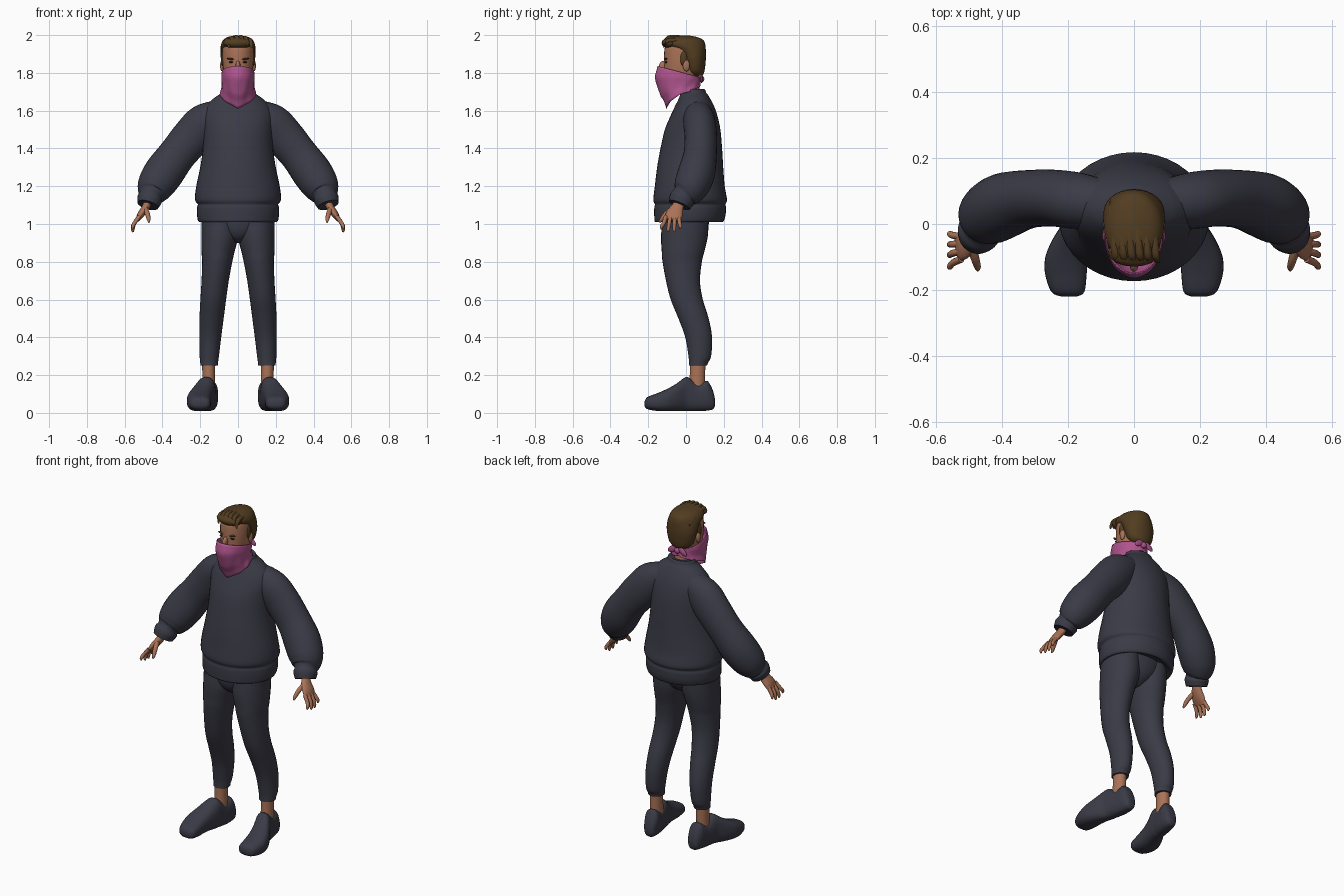
import bpy
import bmesh
import math
from mathutils import Vector, Matrix

cube = bpy.data.objects.get("Cube")
if cube:
    bpy.data.objects.remove(cube, do_unlink=True)

X, Y, Z = Vector((1, 0, 0)), Vector((0, 1, 0)), Vector((0, 0, 1))


def material(name, color):
    mat = bpy.data.materials.new(name)
    mat.use_nodes = True
    mat.diffuse_color = (*color, 1)
    shader = mat.node_tree.nodes["Principled BSDF"]
    shader.inputs["Base Color"].default_value = (*color, 1)
    shader.inputs["Roughness"].default_value = 0.8
    return mat


CLOTH = material("charcoal_cloth", (0.043, 0.043, 0.062))
SKIN = material("tan_skin", (0.40, 0.17, 0.095))
HAIR = material("brown_hair", (0.085, 0.046, 0.015))
PINK = material("pink_cotton", (0.43, 0.09, 0.27))
DARK = material("dark_eye", (0.02, 0.012, 0.01))


def finish(name, bm, mat, mirror=False):
    """Turn a bmesh into a smooth object, optionally mirrored across x."""
    bmesh.ops.recalc_face_normals(bm, faces=bm.faces)
    mesh = bpy.data.meshes.new(name)
    bm.to_mesh(mesh)
    bm.free()
    mesh.materials.append(mat)
    for poly in mesh.polygons:
        poly.use_smooth = True
    mesh.set_sharp_from_angle(angle=math.radians(50))
    obj = bpy.data.objects.new(name, mesh)
    bpy.context.collection.objects.link(obj)
    if mirror:
        mod = obj.modifiers.new("Mirror", "MIRROR")
        mod.use_mirror_merge = False
    return obj


def smooth_rows(rows, steps):
    """Catmull-Rom interpolation of every number in the rows."""
    out = []
    for i in range(len(rows) - 1):
        a, b = rows[max(i - 1, 0)], rows[i]
        c, d = rows[i + 1], rows[min(i + 2, len(rows) - 1)]
        for s in range(steps):
            t = s / steps
            out.append([q + t / 2 * (r - p + t * (2 * p - 5 * q + 4 * r - w
                        + t * (3 * (q - r) + w - p)))
                        for p, q, r, w in zip(a, b, c, d)])
    return out + [list(rows[-1])]


def loft(name, rows, mat, axes=None, mirror=False, power=2, sides=28, steps=4):
    """Skin rows of (x, y, z, radius_u, radius_v); no axes means follow the path."""
    rows = smooth_rows(rows, steps)
    centers = [Vector(r[:3]) for r in rows]
    bm = bmesh.new()
    rings = []
    for i, (c, r) in enumerate(zip(centers, rows)):
        if axes:
            u, v = axes
        else:
            t = (centers[min(i + 1, len(rows) - 1)] - centers[max(i - 1, 0)]).normalized()
            v = (Y - t * Y.dot(t)).normalized()
            u = t.cross(v)
        ring = []
        for k in range(sides):
            a = math.tau * k / sides
            cu, sv = math.cos(a), math.sin(a)
            cu = math.copysign(abs(cu) ** (2 / power), cu)
            sv = math.copysign(abs(sv) ** (2 / power), sv)
            ring.append(bm.verts.new(c + u * cu * r[3] + v * sv * r[4]))
        rings.append(ring)
    for lo, hi in zip(rings, rings[1:]):
        for k in range(sides):
            j = (k + 1) % sides
            bm.faces.new((lo[k], lo[j], hi[j], hi[k]))
    bm.faces.new(rings[0])
    bm.faces.new(rings[-1])
    return finish(name, bm, mat, mirror)


def column(name, rows, mat, **kw):
    """Upright loft on the centre line from (z, y, radius_x, radius_y)."""
    return loft(name, [(0, y, z, rx, ry) for z, y, rx, ry in rows], mat, (X, Y), **kw)


def blob(name, center, radii, mat, mirror=False, turn=0, axis="Y"):
    bm = bmesh.new()
    bmesh.ops.create_uvsphere(bm, u_segments=20, v_segments=12, radius=1)
    bm.transform(Matrix.Translation(center) @ Matrix.Rotation(math.radians(turn), 4, axis)
                 @ Matrix.Diagonal((*radii, 1)))
    return finish(name, bm, mat, mirror)


# Sweatshirt body with hem band and collar
column("sweatshirt_body", [
    (1.04, .02, .16, .13), (1.01, .015, .204, .176), (1.04, .02, .216, .188),
    (1.085, .022, .217, .19), (1.105, .022, .213, .187), (1.13, .022, .228, .195),
    (1.2, .02, .221, .185), (1.3, .022, .2, .175), (1.4, .028, .186, .163),
    (1.5, .035, .185, .147), (1.57, .042, .188, .125), (1.62, .045, .17, .105),
    (1.66, .045, .135, .085), (1.685, .042, .1, .073), (1.695, .04, .088, .067),
    (1.715, .036, .08, .062), (1.71, .034, .066, .05)], CLOTH, sides=40)

# Baggy sleeves gathered into cuffs
loft("sleeve", [
    (.08, .06, 1.6, .065, .07), (.17, .07, 1.54, .102, .085), (.24, .078, 1.465, .106, .086),
    (.32, .075, 1.37, .1, .088), (.39, .057, 1.275, .106, .098), (.435, .03, 1.205, .098, .094),
    (.455, .005, 1.165, .08, .08), (.462, -.01, 1.148, .061, .065),
    (.468, -.022, 1.13, .066, .068), (.477, -.035, 1.1, .057, .06)], CLOTH, mirror=True)

# Hands: palm, four curled fingers and a thumb
loft("palm", [
    (.474, -.028, 1.13, .022, .029), (.483, -.04, 1.1, .021, .03), (.497, -.052, 1.075, .02, .038),
    (.516, -.063, 1.048, .018, .045), (.533, -.072, 1.02, .009, .042)],
    SKIN, mirror=True, sides=18)
fingers = {"index": (-.106, -.13, .972), "middle": (-.083, -.094, .958),
           "ring": (-.06, -.062, .957), "little": (-.038, -.03, .974)}
for label, (base, tip, low) in fingers.items():
    mid = (base + tip) / 2
    loft(label + "_finger", [
        (.522, base, 1.04, .011, .011), (.548, mid, 1.005, .0105, .0105),
        (.557, tip, low + .014, .009, .009), (.556, tip, low, .004, .004)],
        SKIN, mirror=True, sides=10)
loft("thumb", [
    (.493, -.065, 1.085, .014, .014), (.48, -.105, 1.055, .013, .013),
    (.473, -.13, 1.025, .01, .01), (.472, -.14, 1.008, .004, .004)],
    SKIN, mirror=True, sides=10)

# Trousers
column("trouser_seat", [
    (.9, -.012, .02, .05), (.93, -.008, .08, .095),
    (.98, -.004, .15, .12), (1.06, 0, .19, .128)], CLOTH)
loft("trouser_leg", [
    (.095, 0, 1.06, .099, .12), (.096, -.008, .94, .098, .124), (.106, -.016, .85, .087, .112),
    (.11, -.02, .8, .08, .104), (.121, -.016, .7, .072, .09), (.131, .004, .6, .068, .085),
    (.14, .04, .5, .064, .08), (.147, .067, .4, .058, .071), (.152, .073, .3, .051, .06),
    (.153, .066, .265, .047, .05), (.153, .064, .25, .046, .048)],
    CLOTH, (X, Y), mirror=True)

# Bare ankles
loft("ankle", [
    (.155, .055, .1, .036, .045), (.155, .06, .18, .034, .041), (.155, .062, .28, .035, .041)],
    SKIN, (X, Y), mirror=True)

# Shoes, lofted from toe to heel as (y, x, half_width, bottom, top)
shoe = [(-.219, .197, .024, .035, .06), (-.205, .2, .05, .02, .083), (-.15, .206, .063, .01, .105),
        (-.1, .204, .064, .009, .127), (-.05, .19, .058, .01, .155), (-.005, .171, .05, .01, .188),
        (.02, .165, .047, .01, .184), (.06, .157, .046, .01, .155), (.1, .151, .045, .011, .168),
        (.118, .149, .043, .013, .165), (.142, .147, .034, .018, .12), (.153, .147, .02, .035, .075)]
loft("shoe", [(x, y, (lo + hi) / 2, w, (hi - lo) / 2) for y, x, w, lo, hi in shoe],
     CLOTH, (X, Z), mirror=True, power=2.6)

# Head and neck
column("head", [
    (1.64, .035, .05, .045), (1.72, .022, .052, .05), (1.76, -.005, .06, .075),
    (1.79, -.02, .072, .092), (1.84, -.018, .08, .098), (1.9, -.014, .083, .102),
    (1.94, -.012, .08, .098), (1.975, -.01, .06, .08)], SKIN)
blob("nose", (0, -.122, 1.835), (.013, .022, .03), SKIN, turn=-18, axis="X")
blob("ear", (.084, .002, 1.838), (.011, .018, .03), SKIN, mirror=True)
blob("brow", (.036, -.106, 1.874), (.022, .009, .005), HAIR, mirror=True, turn=-6)
blob("eye", (.035, -.105, 1.857), (.014, .007, .005), DARK, mirror=True)

# Short hair with a raised front and swept locks
column("hair_cap", [
    (1.785, .052, .045, .036), (1.81, .047, .074, .051), (1.87, .04, .09, .065),
    (1.915, .025, .092, .08), (1.95, -.008, .09, .11), (1.975, -.014, .077, .104),
    (1.99, -.02, .054, .078), (1.998, -.02, .02, .035)], HAIR)
blob("hair_front", (0, -.085, 1.958), (.078, .044, .03), HAIR)
for i in range(6):
    x = -.06 + .024 * i
    lift = 1.984 - 4.5 * x * x
    loft("hair_lock", [
        (x + .012, -.118, lift - .03, .006, .006), (x + .006, -.1, lift, .013, .013),
        (x, -.04, lift + .004, .013, .013), (x - .008, .03, lift - .006, .011, .011),
        (x - .01, .07, lift - .036, .004, .004)], HAIR, (X, Z), sides=10)
blob("sideburn", (.081, -.012, 1.875), (.009, .018, .04), HAIR, mirror=True)

# Bandana: a wrapped cloth with a pointed front
bm = bmesh.new()
SEGMENTS, LEVELS = 48, 14
profile = smooth_rows([(.116, .086), (.13, .089), (.116, .087), (.094, .088), (.068, .095)], 4)
grid = []
for j in range(LEVELS + 1):
    t = j / LEVELS
    front, side = profile[round(t * (len(profile) - 1))]
    ring = []
    for k in range(SEGMENTS):
        a = math.tau * k / SEGMENTS - math.pi
        turn = abs(a) / math.pi
        top = 1.806 + .03 * math.cos(a)
        bottom = 1.61 + .15 * turn if turn < .5 else 1.685 + .1 * (turn - .5)
        depth = front if turn < .5 else .11
        fold = 1 + .025 * t * math.sin(9 * abs(a) + 7 * t)
        ring.append(bm.verts.new((side * math.sin(a) * fold,
                                  -.035 - depth * math.cos(a) * fold,
                                  top + (bottom - top) * t)))
    grid.append(ring)
for lo, hi in zip(grid, grid[1:]):
    for k in range(SEGMENTS):
        n = (k + 1) % SEGMENTS
        bm.faces.new((lo[k], lo[n], hi[n], hi[k]))
bandana = finish("bandana", bm, PINK)
shell = bandana.modifiers.new("Thickness", "SOLIDIFY")
shell.thickness = 0.004

# Knot and loose ends at the nape
blob("bandana_knot", (0, .082, 1.768), (.018, .015, .018), PINK)
blob("bandana_end", (.034, .083, 1.77), (.034, .007, .017), PINK, mirror=True, turn=35)
